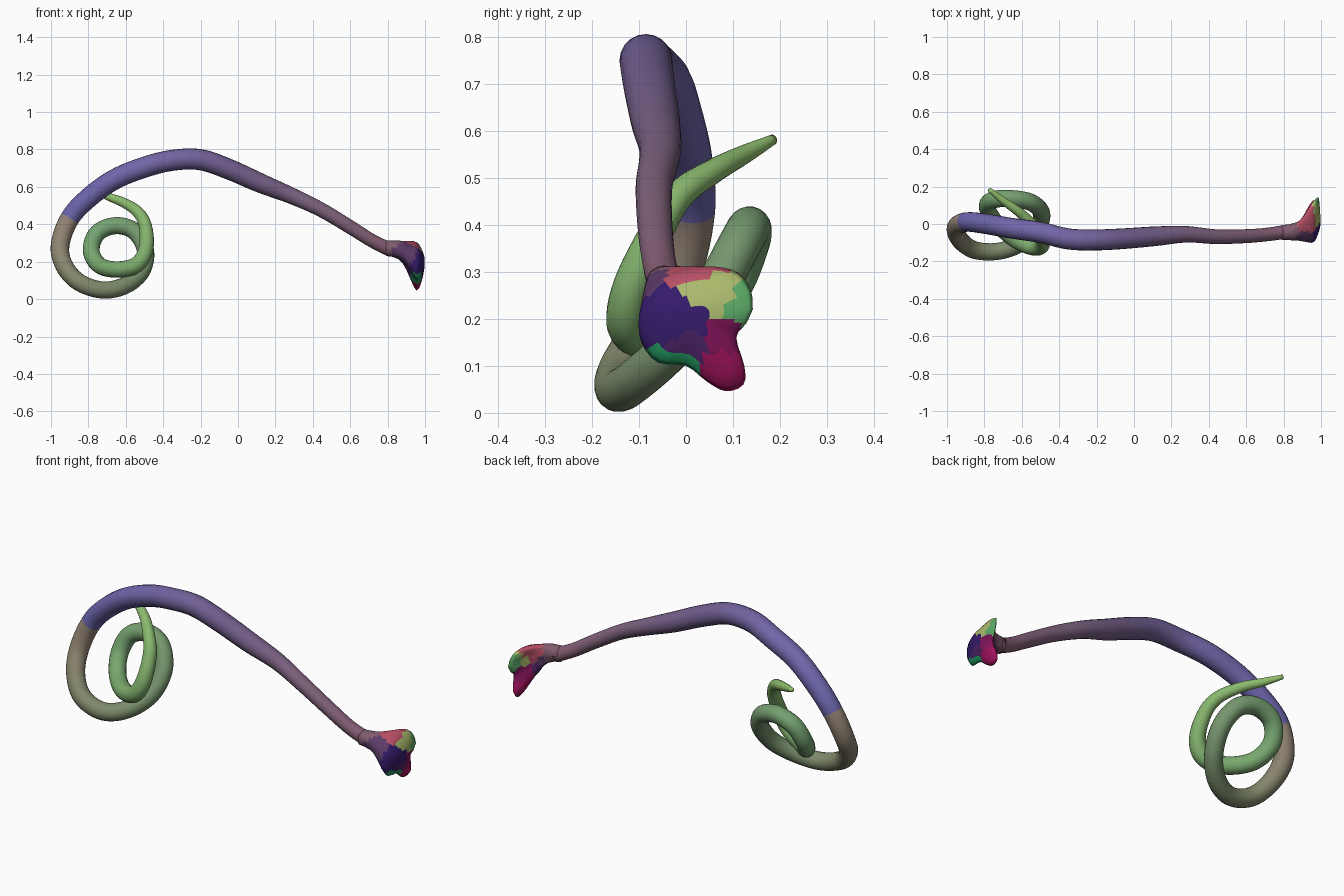
import bpy, bmesh, math
from mathutils import Vector

if "Cube" in bpy.data.objects:
    bpy.data.objects.remove(bpy.data.objects["Cube"])

SIDES = 20

def material(name, rgb):
    m = bpy.data.materials.new(name)
    m.diffuse_color = (*[c ** 2.2 for c in rgb], 1)
    m.use_nodes = True
    m.node_tree.nodes["Principled BSDF"].inputs["Base Color"].default_value = m.diffuse_color
    return m

def finish(bm, name):
    bmesh.ops.recalc_face_normals(bm, faces=bm.faces)
    me = bpy.data.meshes.new(name)
    bm.to_mesh(me)
    bm.free()
    for p in me.polygons:
        p.use_smooth = True
    ob = bpy.data.objects.new(name, me)
    bpy.context.collection.objects.link(ob)
    return ob

def bridge(bm, a, b):
    n = len(a)
    return [bm.faces.new((a[i], a[(i + 1) % n], b[(i + 1) % n], b[i])) for i in range(n)]

def spline(pts, steps):
    """Catmull-Rom through 4D points (x, y, z, radius)."""
    P = [Vector(p) for p in pts]
    P = [2 * P[0] - P[1]] + P + [2 * P[-1] - P[-2]]
    out = []
    for i in range(1, len(P) - 2):
        a, b, c, d = P[i - 1:i + 3]
        for k in range(steps):
            t = k / steps
            out.append(0.5 * (2 * b + (c - a) * t + (2 * a - 5 * b + 4 * c - d) * t * t
                              + (3 * b - a - 3 * c + d) * t ** 3))
    return out + [P[-2]]

# Body: long arched neck, coiled tail ending in a thin tip
path = [
    (.82, -.04, .262, .038), (.72, -.055, .31, .036), (.60, -.065, .385, .037), (.44, -.068, .48, .039),
    (.28, -.055, .555, .044), (.12, -.065, .62, .052), (-.05, -.078, .695, .055),
    (-.20, -.085, .745, .056), (-.35, -.08, .742, .056), (-.50, -.045, .705, .056),
    (-.66, -.022, .64, .055), (-.80, .002, .54, .054), (-.90, .01, .43, .052),
    (-.951, -.02, .29, .05), (-.93, -.085, .18, .048), (-.85, -.14, .09, .047),
    (-.72, -.145, .048, .046), (-.60, -.10, .075, .046), (-.515, -.02, .15, .046),
    (-.495, .06, .26, .046), (-.55, .115, .36, .046), (-.65, .135, .393, .046),
    (-.75, .13, .355, .046), (-.785, .09, .26, .045), (-.74, .01, .18, .044),
    (-.64, -.08, .158, .044), (-.54, -.125, .185, .043), (-.492, -.115, .27, .04),
    (-.495, -.06, .39, .035), (-.535, -.012, .465, .031), (-.61, .06, .515, .026),
    (-.70, .125, .55, .02), (-.775, .185, .581, .011)]
# colour stops along the path (index of path point, colour)
stops = [(0, (.52, .36, .44)), (3, (.48, .38, .47)), (6, (.43, .36, .54)), (9, (.45, .40, .66)),
         (12, (.41, .39, .66)), (12.01, (.58, .51, .46)), (15, (.50, .52, .41)),
         (18, (.46, .56, .42)), (22, (.45, .63, .44)), (27, (.50, .68, .42)), (32, (.58, .77, .44))]

def colour_at(u):
    for (a, ca), (b, cb) in zip(stops, stops[1:]):
        if u <= b:
            t = (u - a) / (b - a)
            return [x + (y - x) * t for x, y in zip(ca, cb)]
    return stops[-1][1]

STEPS = 6
samples = spline(path, STEPS)
bm = bmesh.new()
rings, normal = [], Vector((0, 1, 0))
for i, s in enumerate(samples):
    tan = (samples[min(i + 1, len(samples) - 1)].xyz - samples[max(i - 1, 0)].xyz).normalized()
    normal = (normal - tan * normal.dot(tan)).normalized()
    side = tan.cross(normal)
    ring = []
    for k in range(SIDES):
        a = math.tau * k / SIDES
        ring.append(bm.verts.new(s.xyz + s.w * (normal * math.cos(a) + side * math.sin(a))))
    if rings:
        for f in bridge(bm, rings[-1], ring):
            f.material_index = (i - 1) // 3
    rings.append(ring)
bm.faces.new(rings[0])
bm.faces.new(rings[-1]).material_index = (len(samples) - 2) // 3
body = finish(bm, "coiled_body")
for j in range((len(samples) - 2) // 3 + 1):
    body.data.materials.append(material("body_%02d" % j, colour_at((j + .5) / 2)))

# Flared head: loft from the round neck to a lobed rim (x, y, z), then a shallow face
rim_pts = [
    (.985, .142, .22), (.975, .138, .26), (.955, .112, .297), (.935, .06, .311), (.93, .0, .304),
    (.935, -.05, .285), (.945, -.085, .25), (.95, -.10, .205), (.95, -.095, .15),
    (.955, -.06, .107), (.96, .0, .10), (.955, .045, .066), (.953, .085, .046),
    (.955, .122, .06), (.962, .124, .10), (.97, .107, .16), (.98, .128, .19)]
rim = [p.xyz for p in spline([(*p, 0) for p in rim_pts + rim_pts[:1]], 3)[:-1]]
mid = Vector((.99, .02, .2))
neck_c = Vector((.79, -.046, .272))

neck = []
for p in rim:
    a = math.atan2(p.z - mid.z, p.y - mid.y)
    neck.append(neck_c + Vector((0, .040 * math.cos(a), .041 * math.sin(a))))
bm = bmesh.new()
loops = []
for fx, s in [(0, 0), (.2, .03), (.4, .1), (.55, .22), (.68, .42), (.8, .66), (.9, .86), (1, 1)]:
    loops.append([bm.verts.new((n.x + (r.x - n.x) * fx, n.y + (r.y - n.y) * s, n.z + (r.z - n.z) * s))
                  for n, r in zip(neck, rim)])
for s, fx in [(.93, .35), (.75, .6), (.5, .85), (.25, 1)]:
    loops.append([bm.verts.new((r.x + (mid.x + .006 - r.x) * fx, mid.y + (r.y - mid.y) * s,
                                mid.z + (r.z - mid.z) * s)) for r in rim])
for a, b in zip(loops, loops[1:]):
    bridge(bm, a, b)
bm.faces.new(loops[0])
bm.faces.new(loops[-1])

# Head colour patches: nearest patch centre in (x, y, z) wins
patches = [
    ("mauve", (.50, .36, .43), (.82, -.03, .29)), ("dusk", (.36, .24, .40), (.88, -.06, .24)),
    ("rose", (.72, .32, .40), (.93, .03, .31)), ("lime", (.66, .72, .42), (.99, .06, .255)),
    ("leaf", (.36, .66, .40), (.98, .13, .22)), ("indigo", (.22, .13, .42), (.97, -.03, .19)),
    ("plum", (.30, .15, .40), (.96, .0, .15)), ("mint", (.15, .60, .38), (.955, -.02, .103)),
    ("magenta", (.62, .10, .36), (.96, .08, .11)), ("wine", (.50, .10, .35), (.97, .09, .16))]
for f in bm.faces:
    c = f.calc_center_median()
    f.material_index = min(range(len(patches)), key=lambda i: (c - Vector(patches[i][2])).length)
head = finish(bm, "flared_head")
for name, rgb, _ in patches:
    head.data.materials.append(material("head_" + name, rgb))
